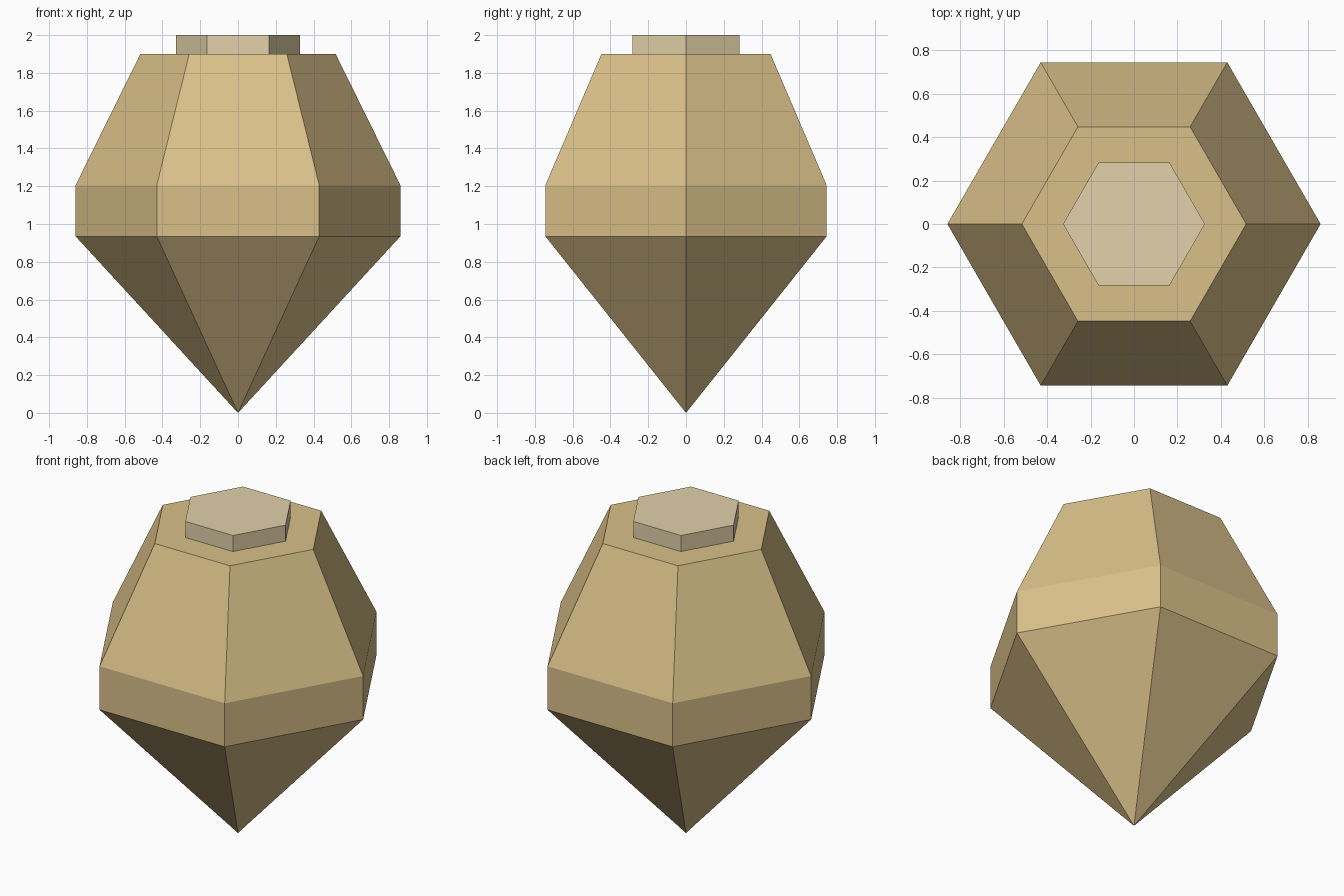
import bpy, bmesh
from math import cos, sin, pi

if "Cube" in bpy.data.objects:
    bpy.data.objects.remove(bpy.data.objects["Cube"])

SIDES = 6


def material(name, color):
    mat = bpy.data.materials.new(name)
    mat.diffuse_color = (*color, 1)
    mat.use_nodes = True
    mat.node_tree.nodes["Principled BSDF"].inputs["Base Color"].default_value = mat.diffuse_color
    return mat


def lathe(name, profile, mat):
    """Flat-shaded six-sided solid from (radius, z) points, bottom to top."""
    bm = bmesh.new()
    rings = []
    for r, z in profile:
        n = SIDES if r > 0 else 1
        rings.append([bm.verts.new((r * cos(2 * pi * i / SIDES), r * sin(2 * pi * i / SIDES), z))
                      for i in range(n)])
    for low, high in zip(rings, rings[1:]):
        for i in range(SIDES):
            j = (i + 1) % SIDES
            if len(low) == 1:
                bm.faces.new((low[0], high[j], high[i]))
            else:
                bm.faces.new((low[i], low[j], high[j], high[i]))
    if len(rings[0]) > 1:
        bm.faces.new(rings[0][::-1])
    bm.faces.new(rings[-1])
    bmesh.ops.recalc_face_normals(bm, faces=bm.faces)
    mesh = bpy.data.meshes.new(name)
    bm.to_mesh(mesh)
    bm.free()
    mesh.materials.append(mat)
    obj = bpy.data.objects.new(name, mesh)
    bpy.context.collection.objects.link(obj)
    return obj


# Pointed body: tip, straight band, tapered shoulder
lathe("body", [(0, 0), (0.86, 0.935), (0.86, 1.205), (0.517, 1.9)],
      material("tan", (0.70, 0.53, 0.25)))

# Small cap on the flat top
lathe("cap", [(0.327, 1.9), (0.327, 2.0)], material("pale_tan", (0.76, 0.64, 0.40)))
